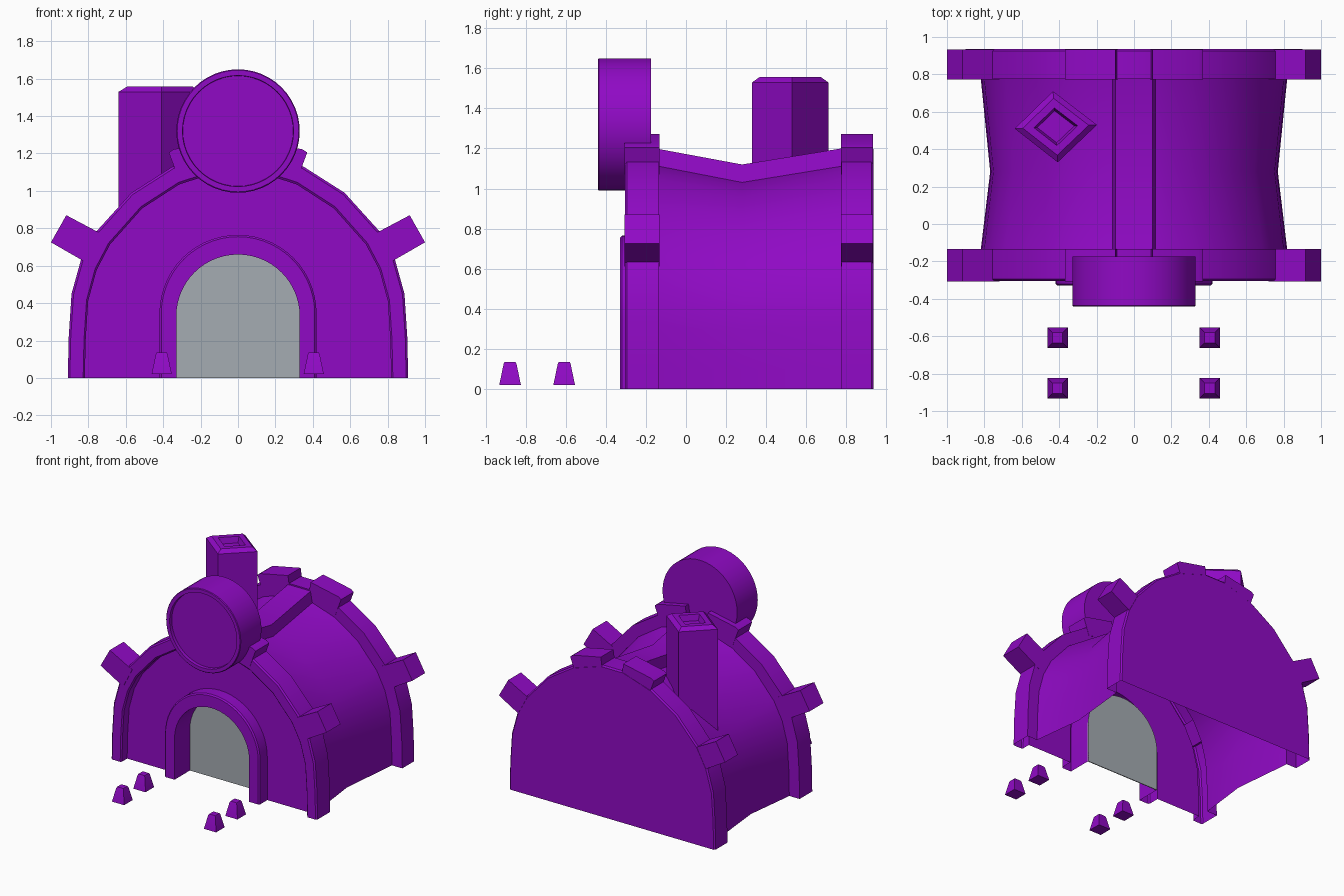
import bpy, bmesh, math

cube = bpy.data.objects.get("Cube")
if cube:
    bpy.data.objects.remove(cube, do_unlink=True)


def material(name, color):
    m = bpy.data.materials.new(name)
    m.use_nodes = True
    m.diffuse_color = color
    m.node_tree.nodes["Principled BSDF"].inputs["Base Color"].default_value = color
    return m


PURPLE = material("purple", (0.28, 0.003, 0.56, 1))
GREY = material("door grey", (0.376, 0.413, 0.445, 1))


def loft(name, sections, closed=True, cap_start=False, cap_end=False, mat=PURPLE):
    """Skin a row of equally long point lists into one surface."""
    bm = bmesh.new()
    rows = [[bm.verts.new(p) for p in s] for s in sections]
    n = len(rows[0])
    for a, b in zip(rows, rows[1:]):
        for i in range(n if closed else n - 1):
            j = (i + 1) % n
            bm.faces.new((a[i], a[j], b[j], b[i]))
    if cap_start:
        bm.faces.new(rows[0])
    if cap_end:
        bm.faces.new(rows[-1])
    bmesh.ops.recalc_face_normals(bm, faces=bm.faces)
    mesh = bpy.data.meshes.new(name)
    bm.to_mesh(mesh)
    bm.free()
    mesh.materials.append(mat)
    ob = bpy.data.objects.new(name, mesh)
    bpy.context.collection.objects.link(ob)
    bpy.ops.object.select_all(action='DESELECT')
    ob.select_set(True)
    bpy.context.view_layer.objects.active = ob
    bpy.ops.object.shade_smooth_by_angle(angle=math.radians(32))


def at_y(profile, y):
    return [(x, y, z) for x, z in profile]


def scaled(profile, sx, sz):
    return [(x * sx, z * sz) for x, z in profile]


# Vault outline from the right foot over the top, with midpoints added
half = [(0.91, 0), (0.905, 0.22), (0.89, 0.45), (0.84, 0.63),
        (0.76, 0.78), (0.57, 0.99), (0.35, 1.13), (0.1, 1.21)]
corners = half + [(-x, z) for x, z in reversed(half)]
outer = [corners[0]]
for (x0, z0), (x1, z1) in zip(corners, corners[1:]):
    outer += [((x0 + x1) / 2, (z0 + z1) / 2), (x1, z1)]
N = len(outer)


def door_arch(r, spring):
    arc = [math.pi * i / (N - 3) for i in range(N - 2)]
    return [(r, 0)] + [(r * math.cos(a), spring + r * math.sin(a)) for a in arc] + [(-r, 0)]


rim_edge = scaled(outer, 0.988, 0.99)
rim_inner = scaled(outer, 0.9, 0.915)
body_end = scaled(outer, 0.9, 0.925)
body_mid = scaled(outer, 0.845, 0.86)

# Sagging vaulted body, open underneath
loft("body", [at_y(body_end, -0.135), at_y(body_mid, 0.28), at_y(body_end, 0.775)], closed=False)


# Raised ridge beam following the sag
def ridge_section(y, top):
    return at_y([(0.12, top - 0.12), (0.1, top), (-0.1, top), (-0.12, top - 0.12)], y)


loft("ridge_beam", [ridge_section(-0.135, 1.197), ridge_section(0.28, 1.12),
                    ridge_section(0.775, 1.2)], closed=False)

# Front wall: raised rim, recessed panel, raised door surround and jamb
loft("front_wall", [
    at_y(body_end, -0.135), at_y(outer, -0.135), at_y(outer, -0.295), at_y(rim_edge, -0.305),
    at_y(scaled(outer, 0.91, 0.925), -0.305), at_y(rim_inner, -0.295), at_y(rim_inner, -0.23),
    at_y(door_arch(0.42, 0.345), -0.23), at_y(door_arch(0.42, 0.345), -0.32),
    at_y(door_arch(0.41, 0.345), -0.33), at_y(door_arch(0.33, 0.33), -0.33),
    at_y(door_arch(0.33, 0.33), -0.13)], closed=False)
loft("door", [at_y(door_arch(0.33, 0.33), y) for y in (-0.137, -0.13)],
     cap_start=True, cap_end=True, mat=GREY)

# Back wall with its rim
loft("back_wall", [at_y(body_end, 0.775), at_y(outer, 0.775), at_y(outer, 0.925),
                   at_y(rim_edge, 0.935)], closed=False, cap_end=True)

# Blocks standing out from both rims
side_block = [(1.0, 0.725), (0.918, 0.87), (0.72, 0.765), (0.80, 0.61)]
top_block = [(0.37, 1.205), (0.345, 1.222), (0.1, 1.272), (0.08, 1.14), (0.32, 1.07)]
for end, y0, y1 in (("front", -0.308, -0.133), ("back", 0.773, 0.934)):
    for side, s in (("left", 1), ("right", -1)):
        for kind, shape in (("side", side_block), ("top", top_block)):
            block = scaled(shape, s, 1)
            loft(f"{end}_{side}_{kind}_block", [at_y(block, y0), at_y(block, y1)],
                 cap_start=True, cap_end=True)


# Round sign with a shallow dished face
def disc(r, y):
    return [(r * math.cos(a), y, 1.32 + r * math.sin(a))
            for a in (math.tau * i / 48 for i in range(48))]


loft("round_sign", [disc(0.33, -0.175), disc(0.33, -0.435), disc(0.325, -0.44),
                    disc(0.297, -0.44), disc(0.295, -0.415)],
     cap_start=True, cap_end=True)


# Diamond chimney with a shallow tapered flue
def diamond(k, z):
    return [(-0.418 + k * x, 0.52 + k * y, z)
            for x, y in ((-0.22, -0.01), (-0.015, 0.19), (0.22, 0.01), (0.01, -0.19))]


loft("chimney", [diamond(1, 0.72), diamond(1, 1.53), diamond(0.8, 1.557),
                 diamond(0.53, 1.557), diamond(0.45, 1.51)], cap_start=True, cap_end=True)


# Tapered path posts
def square(cx, cy, r, z):
    return [(cx + r * i, cy + r * j, z) for i, j in ((-1, -1), (1, -1), (1, 1), (-1, 1))]


for row, y in (("near", -0.608), ("far", -0.878)):
    for side, x in (("left", 0.405), ("right", -0.408)):
        loft(f"{row}_{side}_post", [square(x, y, 0.054, 0.02), square(x, y, 0.032, 0.125),
                                    square(x, y, 0.027, 0.135)], cap_start=True, cap_end=True)
